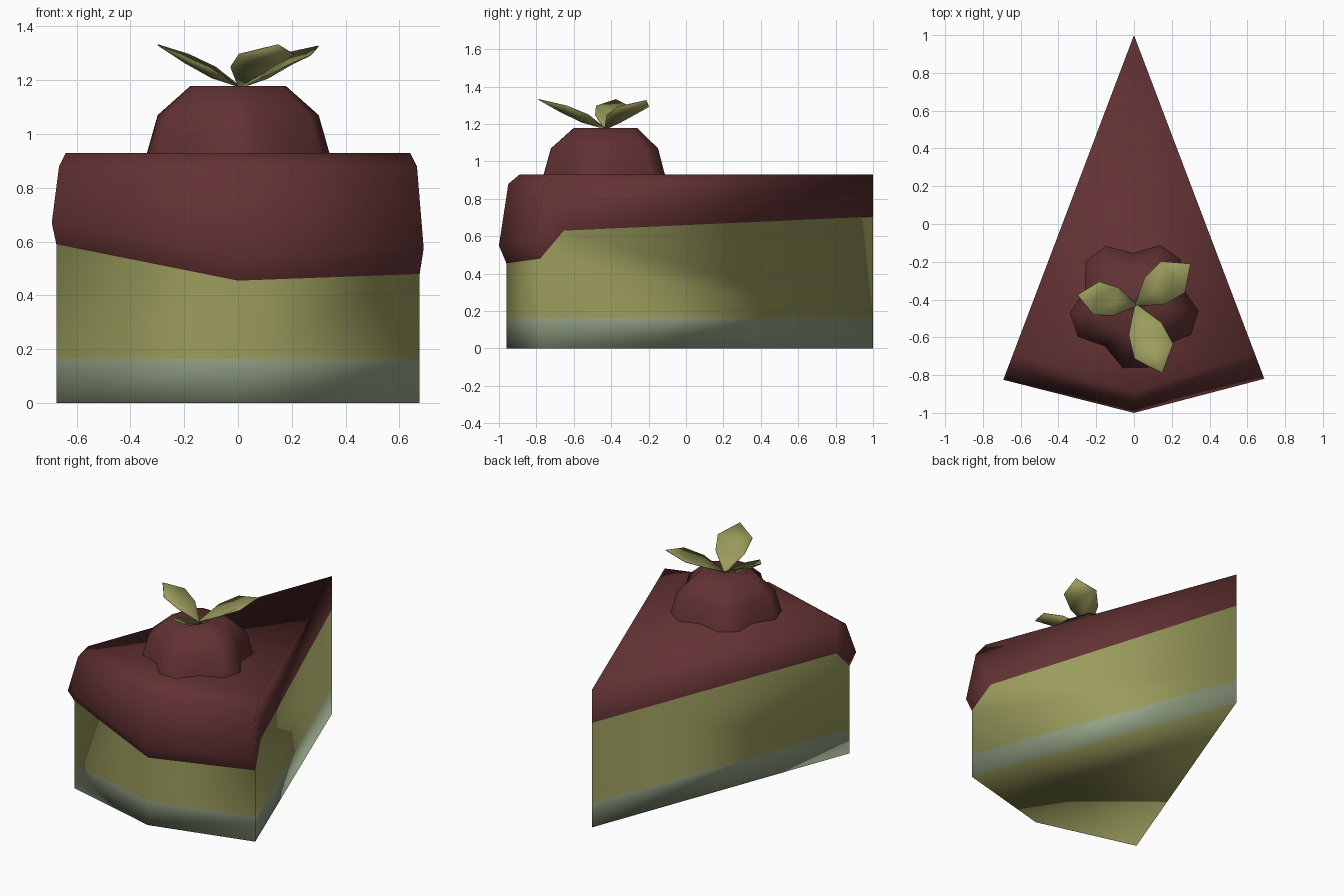
import bpy, math
from mathutils import Vector

if "Cube" in bpy.data.objects:
    bpy.data.objects.remove(bpy.data.objects["Cube"])


def material(name, rgb):
    m = bpy.data.materials.new(name)
    m.diffuse_color = (*rgb, 1)
    m.use_nodes = True
    m.node_tree.nodes["Principled BSDF"].inputs["Base Color"].default_value = m.diffuse_color
    return m


RED = material("berry red", (0.125, 0.032, 0.034))
OLIVE = material("olive", (0.33, 0.335, 0.11))
SAGE = material("sage", (0.30, 0.37, 0.24))


def build(name, verts, faces, mats):
    me = bpy.data.meshes.new(name)
    me.from_pydata([tuple(v) for v in verts], [], faces)
    for m in mats:
        me.materials.append(m)
    for p in me.polygons:
        p.use_smooth = True
    ob = bpy.data.objects.new(name, me)
    bpy.context.collection.objects.link(ob)
    return ob


# Slice plan: left, centre, right, tip
PLAN = [(-0.675, -0.78), (0, -0.96), (0.675, -0.78), (0, 1)]
BAND = 0.163


def on_side(x, z):
    # point on one of the two straight cut sides
    return (x, 1 - abs(x) * 1.78 / 0.675, z)


# Icing sections from top edge to hem
left = [on_side(-0.64, 0.93), on_side(-0.665, 0.88), on_side(-0.692, 0.67), on_side(-0.675, 0.59)]
centre = [(0, -0.89, 0.93), (0, -0.95, 0.88), (0, -1, 0.55), (0, -0.96, 0.455)]
right = [on_side(0.64, 0.93), on_side(0.665, 0.88), on_side(0.69, 0.575), on_side(0.675, 0.48)]
tip = [(0, 1, 0.93), (0, 1, 0.705)]
notch_l, notch_r = on_side(-0.64, 0.70), on_side(0.627, 0.63)

# Base band, with the underside in the sponge colour
verts = [(x, y, z) for z in (0, BAND) for x, y in PLAN]
faces = [(i, (i + 1) % 4, (i + 1) % 4 + 4, i + 4) for i in range(4)] + [(3, 2, 1, 0)]
base = build("base_layer", verts, faces, [SAGE, OLIVE])
base.data.polygons[4].material_index = 1

# Sponge between the band and the icing hem
verts = [(x, y, BAND) for x, y in PLAN] + [left[3], centre[3], right[3], notch_r, tip[1], notch_l]
build("sponge", verts, [(0, 1, 5, 4), (1, 2, 6, 5), (2, 3, 8, 7, 6), (3, 0, 4, 9, 8)], [OLIVE])

# Icing: L = 0-3, C = 4-7, R = 8-11, tip = 12-13, notches = 14-15
verts = left + centre + right + tip + [notch_l, notch_r]
faces = [(0, 4, 8, 12), (11, 15, 13, 12, 8, 9, 10), (13, 14, 3, 2, 1, 0, 12)]
for a in (0, 4):
    for i in range(3):
        faces.append((a + i + 1, a + i + 5, a + i + 4, a + i))
build("icing", verts, faces, [RED])

# Five-lobed dollop: two outer points and one valley per lobe
CY = -0.425
verts, faces = [], []
for scale, z, lobe in ((1, 0.928, 1), (0.89, 1.07, 0.9), (0.55, 1.178, 0.5)):
    for k in range(5):
        for off, r in ((-11, 0.342), (11, 0.342), (36, 0.27)):
            a = math.radians(55 + 72 * k + off)
            rr = scale * (0.31 + (r - 0.31) * lobe)
            verts.append((rr * math.cos(a), CY + rr * math.sin(a), z))
for row in (0, 15):
    for i in range(15):
        j = (i + 1) % 15
        faces.append((row + i, row + j, row + 15 + j, row + 15 + i))
verts.append((0, CY, 1.168))
faces += [(30 + i, 30 + (i + 1) % 15, 45) for i in range(15)]
build("dollop", verts, faces, [RED])


# Leaves: folded blades rising from the middle of the dollop
def leaf(name, tip_pos, width):
    root = Vector((0.01, -0.43, 1.172))
    axis = Vector(tip_pos) - root
    side = Vector((-axis.y, axis.x, 0)).normalized()
    verts, faces = [], []
    for t, w, dip in ((0, 0.08, 0), (0.35, 0.85, 0.02), (0.68, 1, 0.015)):
        for s in (-1, 0, 1):
            p = root + axis * t + side * (s * w * width)
            p.z += dip if s else -dip
            verts.append(p)
    verts.append(Vector(tip_pos))
    for r in (0, 3):
        for c in (0, 1):
            faces.append((r + c + 1, r + c, r + c + 3, r + c + 4))
    faces += [(7, 6, 9), (8, 7, 9)]
    faces = [f[::-1] for f in faces]
    ob = build(name, verts, faces, [OLIVE])
    mod = ob.modifiers.new("thickness", "SOLIDIFY")
    mod.thickness = 0.004


leaf("leaf_left", (-0.30, -0.375, 1.33), 0.09)
leaf("leaf_right", (0.30, -0.21, 1.325), 0.105)
leaf("leaf_front", (0.15, -0.79, 1.33), 0.11)
